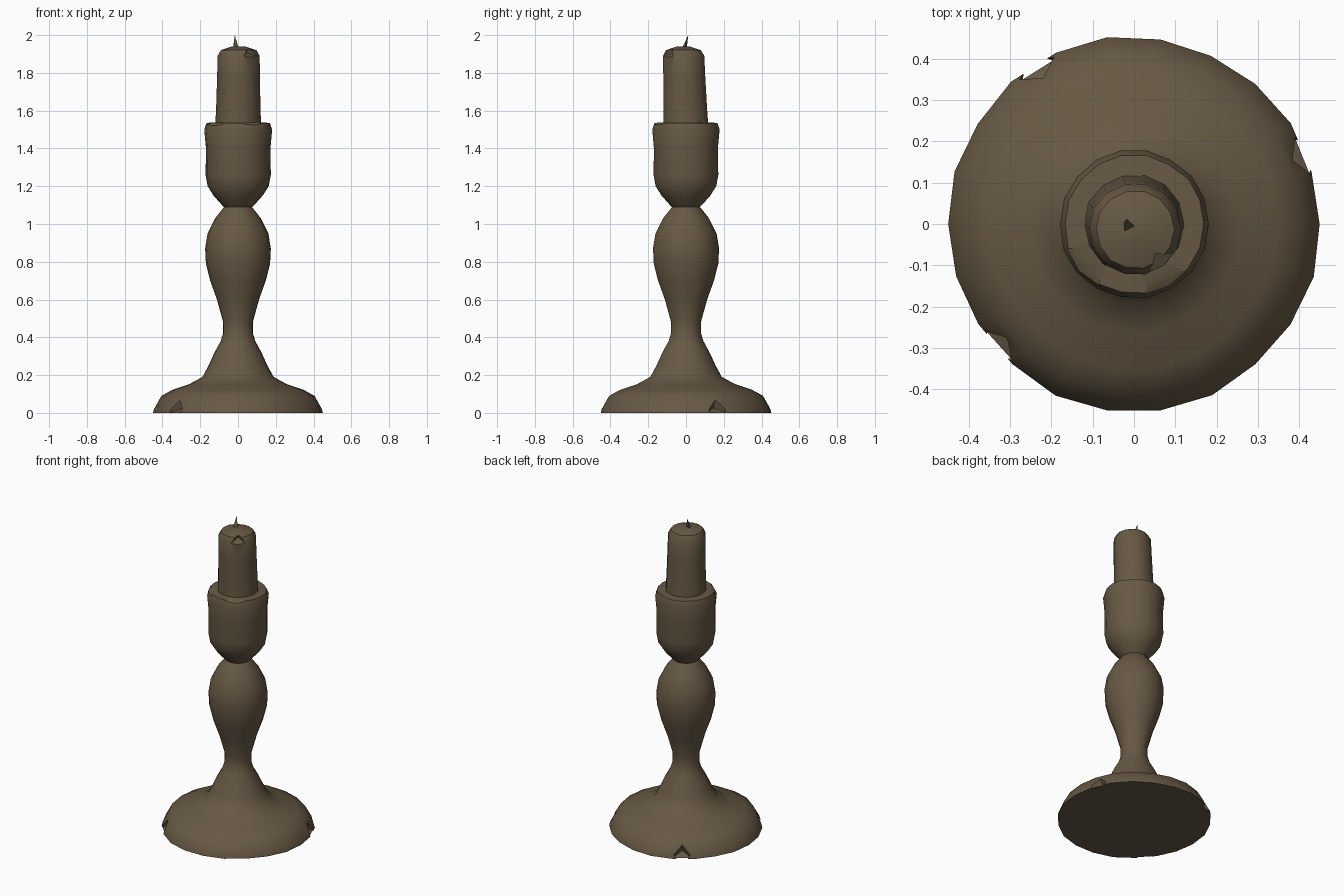
import bpy, bmesh, math, random
from mathutils import Vector, Matrix

random.seed(4)
cube = bpy.data.objects.get("Cube")
if cube:
    bpy.data.objects.remove(cube, do_unlink=True)

brown = bpy.data.materials.new("aged_brown")
brown.use_nodes = True
colour = (0.135, 0.1, 0.058, 1)
brown.diffuse_color = colour
brown.node_tree.nodes["Principled BSDF"].inputs["Base Color"].default_value = colour


def make_object(name, bm):
    bmesh.ops.recalc_face_normals(bm, faces=bm.faces)
    mesh = bpy.data.meshes.new(name)
    bm.to_mesh(mesh)
    bm.free()
    mesh.materials.append(brown)
    ob = bpy.data.objects.new(name, mesh)
    bpy.context.collection.objects.link(ob)
    return ob


def lathe(name, profile, sides, lean=(0, 0), wobble=0.0):
    """Closed turned form; lean shifts the rings sideways towards the top."""
    bm = bmesh.new()
    low, high = profile[0][1], profile[-1][1]
    jitter = [1 + random.uniform(-wobble, wobble) for _ in range(sides)]
    rings = []
    for r, z in profile:
        t = (z - low) / (high - low)
        rings.append([bm.verts.new((
            r * jitter[i] * math.cos(math.tau * i / sides) + lean[0] * t,
            r * jitter[i] * math.sin(math.tau * i / sides) + lean[1] * t, z))
            for i in range(sides)])
    for a, b in zip(rings, rings[1:]):
        for i in range(sides):
            j = (i + 1) % sides
            bm.faces.new((a[i], a[j], b[j], b[i]))
    bm.faces.new(rings[0])
    bm.faces.new(rings[-1])
    return make_object(name, bm)


def chip(ob, spots, size):
    """Cut a small wedge out of the part at each (angle, radius, z)."""
    for angle, radius, z in spots:
        a = math.radians(angle)
        bm = bmesh.new()
        bmesh.ops.create_cube(bm, size=1, matrix=(
            Matrix.Translation((radius * math.cos(a), radius * math.sin(a), z))
            @ Matrix.Rotation(a, 4, "Z") @ Matrix.Rotation(0.5, 4, "Y")
            @ Matrix.Rotation(0.8, 4, "Z") @ Matrix.Diagonal((*size, 1))))
        cutter = make_object("chip_cutter", bm)
        cutter.hide_render = True
        mod = ob.modifiers.new("chip", "BOOLEAN")
        mod.operation = "DIFFERENCE"
        mod.solver = "EXACT"
        mod.object = cutter
        bpy.context.view_layer.objects.active = ob
        bpy.ops.object.modifier_apply(modifier=mod.name)
        bpy.data.objects.remove(cutter, do_unlink=True)


def smooth(ob, degrees):
    bpy.ops.object.select_all(action="DESELECT")
    ob.select_set(True)
    bpy.context.view_layer.objects.active = ob
    bpy.ops.object.shade_smooth_by_angle(angle=math.radians(degrees))


# Wide foot and turned stem
stem = lathe("foot_and_stem", [
    (.452, 0), (.447, .02), (.408, .09), (.35, .122), (.26, .152), (.19, .19),
    (.157, .25), (.125, .32), (.092, .38), (.08, .42), (.079, .48), (.112, .6),
    (.148, .7), (.171, .79), (.175, .87), (.162, .95), (.122, 1.03),
    (.07, 1.095)], 22, wobble=.012)
chip(stem, [(122, .465, .06), (22, .465, .06), (222, .465, .06)], (.07, .07, .13))

# Cup that holds the candle
cup = lathe("candle_cup", [
    (.07, 1.085), (.09, 1.105), (.13, 1.15), (.162, 1.2), (.173, 1.26),
    (.171, 1.4), (.18, 1.5), (.168, 1.535), (.1, 1.54)], 18, wobble=.01)
chip(cup, [(220, .18, 1.545), (298, .185, 1.545), (38, .185, 1.55)], (.1, .1, .05))

# Candle with a worn, domed top
candle = lathe("candle", [
    (.123, 1.5), (.118, 1.62), (.114, 1.78), (.112, 1.89), (.095, 1.92),
    (.035, 1.94)], 14, lean=(.003, -.014), wobble=.015)
chip(candle, [(306, .135, 1.91)], (.07, .07, .06))

# Bent three-sided wick
bm = bmesh.new()
base = [bm.verts.new(p) for p in
        ((-.026, .004, 1.93), (.004, -.008, 1.93), (-.024, -.022, 1.93))]
tip = bm.verts.new((-.017, .012, 2.0))
bm.faces.new(base)
for i in range(3):
    bm.faces.new((base[i], base[(i + 1) % 3], tip))
wick = make_object("wick", bm)

for part in (stem, cup, candle):
    smooth(part, 38)
